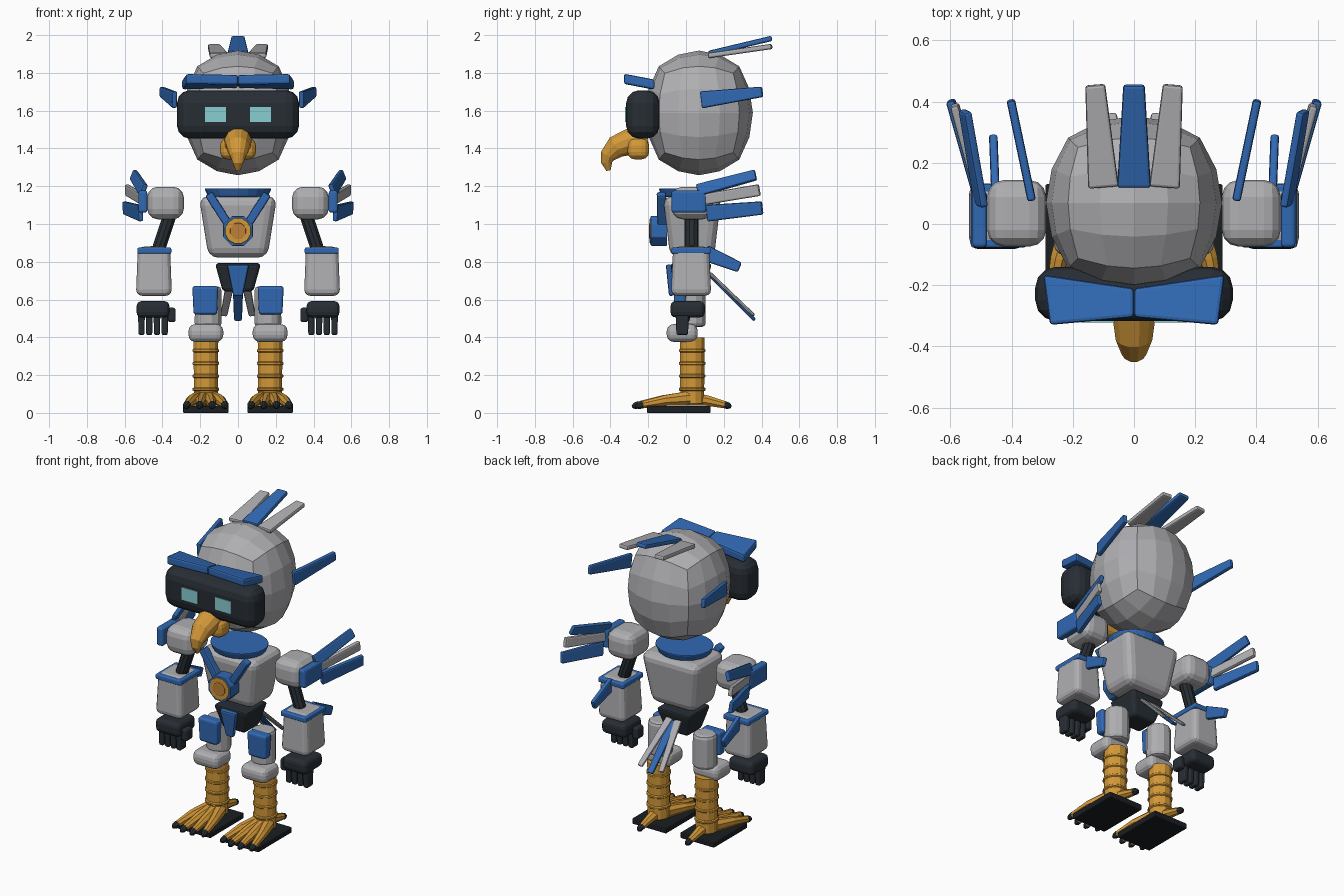
import bpy, bmesh, math
from mathutils import Vector, Matrix

if "Cube" in bpy.data.objects:
    bpy.data.objects.remove(bpy.data.objects["Cube"])


def material(name, rgb):
    m = bpy.data.materials.new(name)
    m.use_nodes = True
    m.diffuse_color = (*rgb, 1)
    m.node_tree.nodes["Principled BSDF"].inputs["Base Color"].default_value = (*rgb, 1)
    return m


GREY = material("light grey", (0.43, 0.43, 0.45))
BLUE = material("blue", (0.03, 0.14, 0.45))
DARK = material("charcoal", (0.02, 0.027, 0.034))
SOLE = material("sole black", (0.011, 0.013, 0.016))
GOLD = material("gold", (0.66, 0.32, 0.04))
AMBER = material("amber", (0.52, 0.22, 0.04))
CYAN = material("cyan", (0.25, 0.62, 0.65))


def finish(name, bm, mat, bevel=0.0, pair=False, segments=2):
    """Turn a bmesh into an object, optionally bevelled and mirrored across x."""
    bmesh.ops.recalc_face_normals(bm, faces=bm.faces)
    me = bpy.data.meshes.new(name)
    bm.to_mesh(me)
    bm.free()
    me.materials.append(mat)
    ob = bpy.data.objects.new(name, me)
    bpy.context.collection.objects.link(ob)
    if bevel:
        b = ob.modifiers.new("Bevel", "BEVEL")
        b.width, b.segments, b.limit_method = bevel, segments, "ANGLE"
        b.angle_limit = math.radians(40)
    if pair:
        ob.modifiers.new("Mirror", "MIRROR").use_mirror_merge = False
    return ob


def box(name, xs, ys, zs, mat, bevel=0.01, pair=False, taper=1.0, segments=3):
    """Box from ranges; taper scales the bottom end."""
    lo, hi = Vector((xs[0], ys[0], zs[0])), Vector((xs[1], ys[1], zs[1]))
    mid, size = (lo + hi) / 2, hi - lo
    bm = bmesh.new()
    bmesh.ops.create_cube(bm, size=1)
    for v in bm.verts:
        k = taper if v.co.z < 0 else 1
        v.co = mid + Vector((v.co.x * size.x * k, v.co.y * size.y * k, v.co.z * size.z))
    return finish(name, bm, mat, bevel, pair, segments)


def slab(name, base, tip, widths, across, mat, thick=0.028, pair=False, bevel=0.009):
    """Flat tapered blade from base to tip, its width lying along `across`."""
    a, b = Vector(base), Vector(tip)
    d = (b - a).normalized()
    side = Vector(across)
    side = (side - d * side.dot(d)).normalized()
    n = d.cross(side) * thick / 2
    bm = bmesh.new()
    rings = [[bm.verts.new(p + side * sx * w / 2 + n * sn)
              for sx, sn in ((-1, -1), (1, -1), (1, 1), (-1, 1))]
             for p, w in zip((a, b), widths)]
    skin(bm, rings)
    return finish(name, bm, mat, bevel, pair)


def skin(bm, rings):
    n = len(rings[0])
    for r, s in zip(rings, rings[1:]):
        for i in range(n):
            bm.faces.new((r[i], r[(i + 1) % n], s[(i + 1) % n], s[i]))
    bm.faces.new(rings[0])
    bm.faces.new(rings[-1])


def tube(name, path, mat, sides=12, pair=False, bevel=0.0):
    """Skin circles along a path of ((x, y, z), radius)."""
    pts = [Vector(p) for p, r in path]
    bm = bmesh.new()
    rings = []
    for i, (p, r) in enumerate(path):
        d = (pts[min(i + 1, len(pts) - 1)] - pts[max(i - 1, 0)]).normalized()
        u = Vector((1, 0, 0))
        u = (u - d * u.dot(d)).normalized()
        w = d.cross(u)
        rings.append([bm.verts.new(pts[i] + (u * math.cos(t) + w * math.sin(t)) * r)
                      for t in ((k + 0.5) * math.tau / sides for k in range(sides))])
    skin(bm, rings)
    return finish(name, bm, mat, bevel, pair)


# Head: gridded cube pushed out to a slightly boxy ball
bm = bmesh.new()
bmesh.ops.create_cube(bm, size=2)
bmesh.ops.subdivide_edges(bm, edges=bm.edges[:], cuts=3, use_grid_fill=True)
for v in bm.verts:
    even = Vector([math.tan(c * math.pi / 4) for c in v.co])
    r = even.normalized().lerp(even, 0.14)
    v.co = Vector((r.x * 0.288, r.y * 0.285 + 0.069, r.z * 0.33 + 1.588))
finish("head", bm, GREY)

# Visor, eyes and brow
box("visor", (-0.323, 0.323), (-0.317, -0.14), (1.452, 1.708), DARK, 0.068)
box("eyes", (0.063, 0.175), (-0.322, -0.314), (1.54, 1.62), CYAN, 0, True)
bm = bmesh.new()
plan = ((0, -0.21), (0.297, -0.166), (0.275, -0.33), (0, -0.305))
rings = [[bm.verts.new((x, y, 1.705 - y * 0.19 + h)) for x, y in plan] for h in (-0.026, 0.028)]
skin(bm, rings)
finish("brow_plates", bm, BLUE, 0.012, True)

# Beak
box("beak_base", (-0.095, 0.095), (-0.31, -0.195), (1.342, 1.455), GOLD, 0.04)
tube("beak_hook", [((0, -0.2, 1.437), 0.07), ((0, -0.3, 1.435), 0.073), ((0, -0.37, 1.408), 0.062),
                   ((0, -0.415, 1.36), 0.043), ((0, -0.42, 1.325), 0.03), ((0, -0.41, 1.283), 0.012)],
     GOLD, 12)

# Crest and head-side feathers
slab("crest_middle", (0, 0.12, 1.903), (0, 0.455, 1.983), (0.11, 0.07), (1, 0, 0), BLUE)
slab("crest_sides", (0.1, 0.12, 1.892), (0.127, 0.455, 1.94), (0.1, 0.065), (1, 0, 0), GREY, pair=True)
slab("ear_feathers", (0.335, 0.08, 1.657), (0.403, 0.405, 1.7), (0.09, 0.055), (0, 0, 1), BLUE, pair=True)

# Torso, collar, straps and medallion
box("torso", (-0.207, 0.207), (-0.122, 0.187), (0.822, 1.147), GREY, 0.05, taper=0.75)
bm = bmesh.new()
bmesh.ops.create_cone(bm, cap_ends=True, segments=20, radius1=0.158, radius2=0.178, depth=0.045,
                      matrix=Matrix.Translation((0, 0.015, 1.166)) @ Matrix.Diagonal((1, 0.9, 1, 1)))
finish("collar", bm, BLUE, 0.008)
slab("chest_straps", (0.155, -0.13, 1.16), (0.04, -0.126, 0.98), (0.045, 0.045), (1, 0, 0), BLUE, 0.05, True)
for name, sides, r, y0, y1, mat in (("medallion_rim", 8, 0.085, -0.1, -0.187, BLUE),
                                    ("medallion_ring", 12, 0.07, -0.17, -0.192, GOLD),
                                    ("medallion_core", 8, 0.045, -0.18, -0.195, AMBER)):
    tube(name, [((0, y0, 0.963), r), ((0, y1, 0.963), r)], mat, sides, bevel=0.004)

# Shoulders and wing feathers
box("shoulders", (0.287, 0.48), (-0.074, 0.144), (1.025, 1.197), GREY, 0.055, True)
box("shoulder_plates", (0.48, 0.528), (-0.077, 0.107), (1.06, 1.177), BLUE, 0.014, True)
wing = (("upper", (0.5, 0.06, 1.177), (0.553, 0.37, 1.26), (0.07, 0.06), BLUE),
        ("middle", (0.505, 0.09, 1.13), (0.587, 0.39, 1.18), (0.06, 0.062), GREY),
        ("lower", (0.515, 0.11, 1.057), (0.6, 0.405, 1.085), (0.088, 0.07), BLUE))
for part, base, tip, widths, mat in wing:
    slab("wing_feather_" + part, base, tip, widths, (-0.35 if part == "upper" else 0.1, 0, 1), mat, pair=True)

# Arms
tube("upper_arms", [((0.36, 0.03, 1.05), 0.037), ((0.42, 0.03, 0.87), 0.037)], DARK, 10, True, 0.008)
box("forearms", (0.36, 0.53), (-0.068, 0.122), (0.62, 0.88), GREY, 0.032, True, 1.12)
box("elbow_bands", (0.353, 0.533), (-0.077, 0.13), (0.843, 0.875), BLUE, 0.008, True)
slab("elbow_fins", (0.453, 0.1, 0.848), (0.46, 0.285, 0.77), (0.085, 0.055), (0, 0, 1), BLUE, pair=True)

# Hands
box("palms", (0.363, 0.537), (-0.082, 0.1), (0.505, 0.592), DARK, 0.028, True)
for i in range(4):
    x = 0.388 + i * 0.041
    box("finger_%d" % (i + 1), (x - 0.018, x + 0.018), (-0.055, 0.015), (0.412, 0.53), DARK, 0.01, True, 0.88)
box("thumbs", (0.33, 0.372), (-0.05, 0.02), (0.48, 0.557), DARK, 0.014, True)

# Pelvis, front tab and tail
box("pelvis", (-0.122, 0.122), (-0.085, 0.137), (0.642, 0.793), DARK, 0.02, taper=0.66)
slab("front_tab", (0, -0.092, 0.785), (0, -0.075, 0.62), (0.115, 0.05), (1, 0, 0), BLUE, 0.03)
slab("tail_middle", (0, 0.12, 0.735), (0, 0.365, 0.49), (0.06, 0.042), (1, 0, 0), BLUE, 0.018)
slab("tail_sides", (0.03, 0.12, 0.745), (0.075, 0.36, 0.515), (0.05, 0.036), (1, 0, 0), GREY, 0.018, True)

# Legs
tube("thighs", [((0.158, 0.033, 0.455), 0.074), ((0.158, 0.033, 0.67), 0.072)], GREY, 12, True, 0.02)
box("thigh_plates", (0.104, 0.242), (-0.065, 0.0), (0.52, 0.672), BLUE, 0.015, True, 0.9)
box("knees", (0.078, 0.262), (-0.102, 0.062), (0.376, 0.47), GREY, 0.036, True)
tube("shins", [((0.17, 0.033, 0.05), 0.065), ((0.17, 0.033, 0.4), 0.068)], GOLD, 12, True)
for i, z in enumerate((0.33, 0.262, 0.195, 0.125)):
    tube("shin_ring_%d" % (i + 1), [((0.17, 0.033, z + h), r) for h, r in
                                    ((-0.01, 0.066), (-0.005, 0.073), (0.005, 0.073), (0.01, 0.066))],
         GOLD, 12, True)

# Feet: sole, splayed toes and claws
box("soles", (0.05, 0.29), (-0.207, 0.13), (0, 0.036), SOLE, 0.005, True)
toes = [("front_%d" % i, s * 0.1, -0.235 - 0.02 * (abs(s) < 0.5)) for i, s in enumerate((-1, -0.33, 0.33, 1))]
for part, dx, y in toes + [("back", 0, 0.21)]:
    root, end = Vector((0.17 + dx * 0.35, 0.01, 0.077)), Vector((0.17 + dx, y, 0.042))
    knuckle = root.lerp(end, 0.5) + Vector((dx * 0.08, 0, 0.006))
    tube("toe_" + part, [(root, 0.04), (knuckle, 0.03), (end, 0.02)], GOLD, 8, True)
    out = Vector((dx * 0.06, math.copysign(0.03, y), -0.01))
    tube("claw_" + part, [(end - out * 0.2, 0.021), (end + out * 0.5, 0.019), (end + out, 0.008)], DARK, 8, True)
